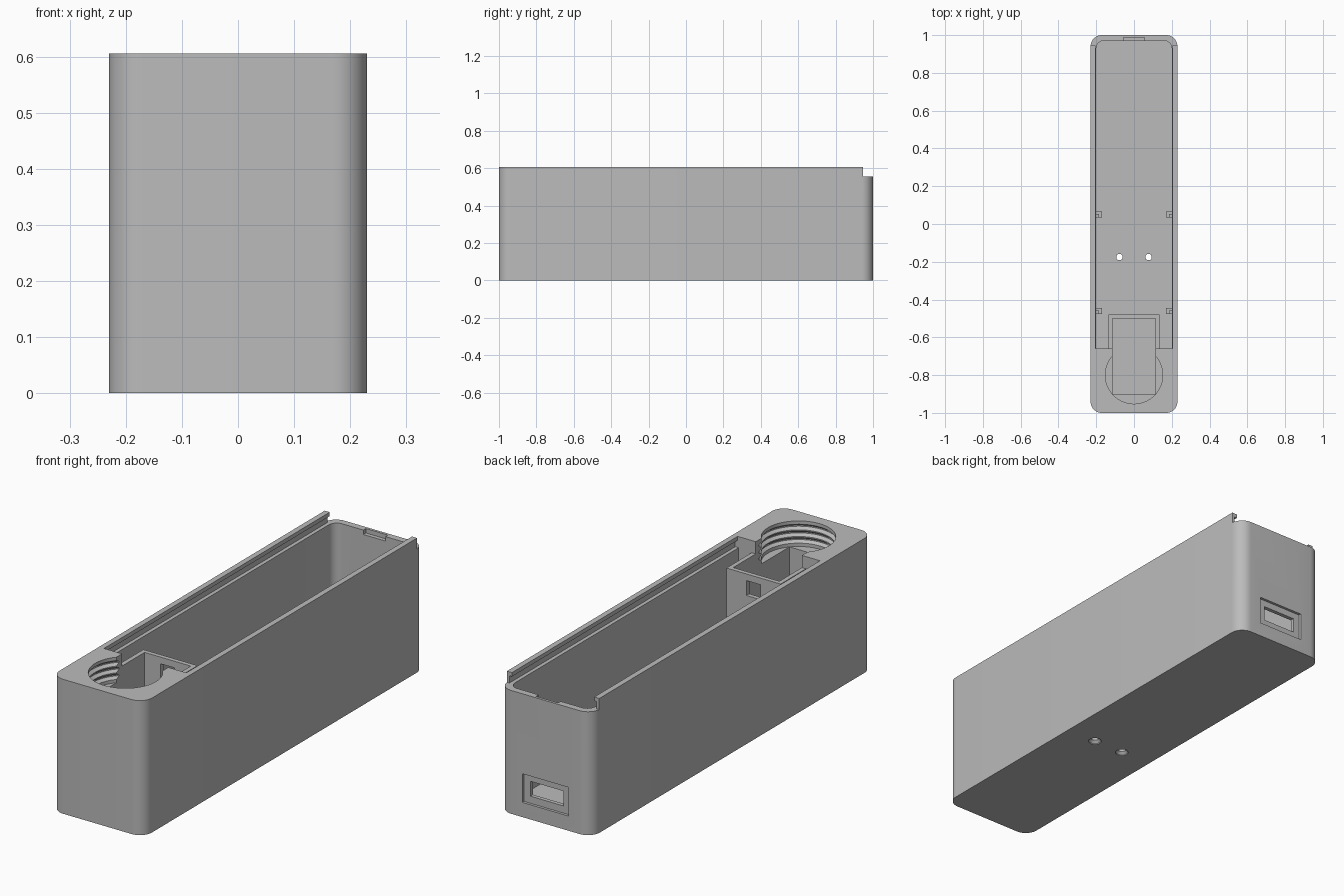
import bpy, bmesh, math

cube = bpy.data.objects.get("Cube")
if cube:
    bpy.data.objects.remove(cube, do_unlink=True)

grey = bpy.data.materials.new("plain grey")
grey.use_nodes = True
grey.diffuse_color = (0.5, 0.5, 0.5, 1)
bsdf = next(n for n in grey.node_tree.nodes if n.type == 'BSDF_PRINCIPLED')
bsdf.inputs["Base Color"].default_value = (0.5, 0.5, 0.5, 1)

TOP, LEDGE, FLOOR = 0.605, 0.555, 0.03


def make(name, bm):
    bmesh.ops.recalc_face_normals(bm, faces=bm.faces)
    mesh = bpy.data.meshes.new(name)
    bm.to_mesh(mesh)
    bm.free()
    mesh.materials.append(grey)
    ob = bpy.data.objects.new(name, mesh)
    bpy.context.collection.objects.link(ob)
    return ob


def prism(name, x0, x1, y0, y1, z0, z1, r=0.0, steps=10):
    """Upright block with optionally rounded vertical corners."""
    bm = bmesh.new()
    pts = []
    corners = [(x1 - r, y1 - r), (x0 + r, y1 - r), (x0 + r, y0 + r), (x1 - r, y0 + r)]
    for i, (cx, cy) in enumerate(corners):
        for k in range(steps + 1 if r else 1):
            a = math.pi / 2 * (i + k / steps)
            pts.append((cx + r * math.cos(a), cy + r * math.sin(a), z0))
    face = bm.faces.new([bm.verts.new(p) for p in pts])
    ext = bmesh.ops.extrude_face_region(bm, geom=[face])
    for v in ext["geom"]:
        if isinstance(v, bmesh.types.BMVert):
            v.co.z = z1
    return make(name, bm)


def lathe(name, cx, cy, profile, n=48):
    """Closed turned solid from (radius, z) points, bottom to top."""
    bm = bmesh.new()
    rings = [[bm.verts.new((cx + r * math.cos(2 * math.pi * i / n),
                            cy + r * math.sin(2 * math.pi * i / n), z))
              for i in range(n)] for r, z in profile]
    for a, b in zip(rings, rings[1:]):
        for i in range(n):
            j = (i + 1) % n
            bm.faces.new((a[i], a[j], b[j], b[i]))
    bm.faces.new(rings[0])
    bm.faces.new(rings[-1])
    return make(name, bm)


def combine(target, tool, op='DIFFERENCE'):
    mod = target.modifiers.new("cut", 'BOOLEAN')
    mod.operation, mod.solver, mod.object = op, 'EXACT', tool
    bpy.context.view_layer.objects.active = target
    bpy.ops.object.modifier_apply(modifier=mod.name)
    bpy.data.objects.remove(tool, do_unlink=True)


# Outer shell and main cavity
case = prism("case_body", -0.23, 0.23, -1, 1, 0, TOP, 0.06)
cavity = prism("cavity", -0.2, 0.2, -0.66, 0.97, FLOOR, 0.7, 0.04)
combine(cavity, prism("square_end", -0.2, 0.2, -0.66, 0.5, FLOOR, 0.7), 'UNION')
combine(case, cavity)

# Sliding lid channel: undercut groove, narrower mouth, lowered back edge
combine(case, prism("groove", -0.217, 0.217, -0.66, 1.1, LEDGE, 0.587))
combine(case, prism("mouth", -0.205, 0.205, -0.66, 1.1, 0.57, 0.7))
combine(case, prism("back_step", -0.3, 0.3, 0.945, 1.1, LEDGE, 0.7))
combine(case, prism("latch_notch", -0.055, 0.055, 0.96, 0.988, 0.535, 0.6))

# Walled well beside the front block, with a wire window
combine(case, prism("well_block", -0.135, 0.135, -0.7, -0.48, 0.015, 0.55), 'UNION')
combine(case, prism("well", -0.115, 0.115, -0.9, -0.5, FLOOR, 0.7))
combine(case, prism("window", -0.035, 0.035, -0.55, -0.45, 0.453, 0.52))

# Threaded round opening
thread = [(0.152, 0.49)]
for i in range(3):
    z = 0.505 + i * 0.03
    thread += [(0.152, z), (0.165, z + 0.01), (0.165, z + 0.015), (0.152, z + 0.025)]
thread += [(0.152, 0.7)]
combine(case, lathe("thread_cutter", 0, -0.8, thread, 64))

# Connector port in the back wall: shallow recess and through slot
combine(case, prism("port_recess", -0.115, 0.115, 0.988, 1.1, 0.066, 0.195))
combine(case, prism("port_slot", -0.083, 0.083, 0.9, 1.1, 0.098, 0.165))

# Countersunk screw holes in the floor
for x in (-0.077, 0.077):
    combine(case, lathe("screw_hole", x, -0.175,
                        [(0.028, -0.01), (0.028, 0.004), (0.017, 0.015), (0.017, 0.1)], 32))

bpy.ops.object.select_all(action='DESELECT')
case.select_set(True)
bpy.context.view_layer.objects.active = case
bpy.ops.object.shade_smooth_by_angle(angle=math.radians(30))

# Board supports: corner post with a smaller stop on top
for side, sx in (("left", 1), ("right", -1)):
    for end, y in (("back", 0.05), ("front", -0.46)):
        xs = sorted((sx * 0.17, sx * 0.202))
        prism(f"{side}_{end}_support", *xs, y - 0.016, y + 0.016, 0.028, 0.08)
        xs = sorted((sx * 0.185, sx * 0.202))
        prism(f"{side}_{end}_support_stop", *xs, y - 0.016, y + 0.002, 0.078, 0.1)
